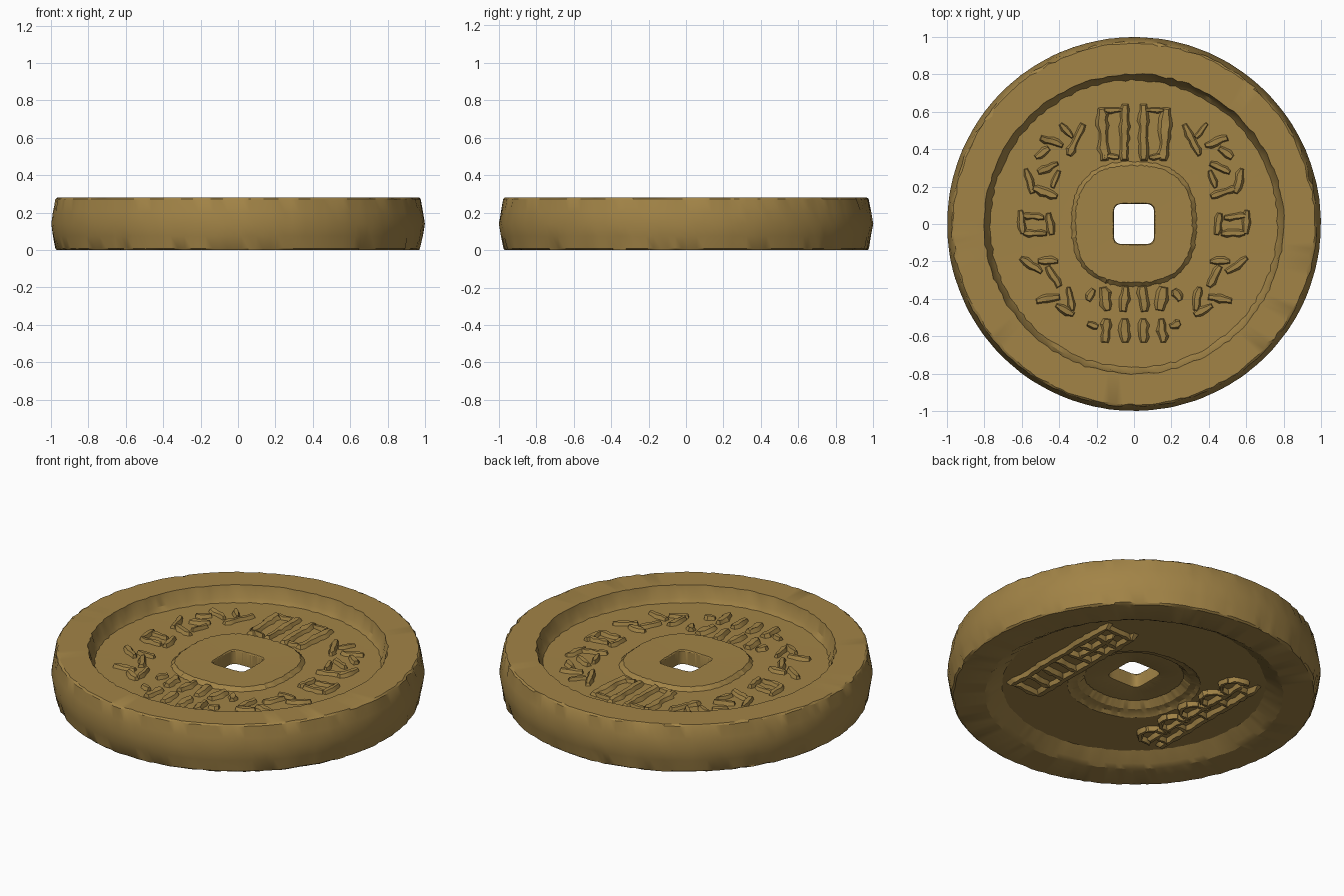
import bpy, bmesh, math, random
from mathutils import Vector

random.seed(7)
SEG = 160
bronze = bpy.data.materials.new("aged bronze")
bronze.diffuse_color = (0.36, 0.229, 0.062, 1)


def finish(bm, name, angle):
    bmesh.ops.recalc_face_normals(bm, faces=bm.faces)
    mesh = bpy.data.meshes.new(name)
    bm.to_mesh(mesh)
    bm.free()
    mesh.materials.append(bronze)
    ob = bpy.data.objects.new(name, mesh)
    bpy.context.collection.objects.link(ob)
    bpy.ops.object.select_all(action='DESELECT')
    ob.select_set(True)
    bpy.context.view_layer.objects.active = ob
    bpy.ops.object.shade_smooth_by_angle(angle=math.radians(angle))
    return ob


# Coin body: closed loop of rings, (radius, z, squareness, edge wear)
RINGS = [
    (0.108, 0.124, 6, 0), (0.108, 0.200, 6, 0), (0.112, 0.207, 6, 0.002),
    (0.312, 0.209, 2.6, 0.004), (0.334, 0.188, 2.5, 0.004),
    (0.55, 0.188, 2, 0), (0.768, 0.190, 2, 0.006), (0.785, 0.215, 2, 0.004),
    (0.802, 0.280, 2, 0.006),
    (0.966, 0.280, 2, 0.005), (0.975, 0.272, 2, 0.004),
    (0.988, 0.205, 2, 0.002), (0.999, 0.140, 2, 0.001),
    (0.988, 0.075, 2, 0.002), (0.975, 0.008, 2, 0.004),
    (0.966, 0.000, 2, 0.005), (0.800, 0.000, 2, 0.006),
    (0.770, 0.016, 2, 0.005), (0.705, 0.060, 2, 0.005),
    (0.55, 0.061, 2, 0), (0.345, 0.062, 2.2, 0.003),
    (0.325, 0.078, 2.2, 0.004), (0.290, 0.084, 2.3, 0.003),
    (0.255, 0.116, 2.3, 0.004), (0.113, 0.122, 6, 0.001),
]
bm = bmesh.new()
loops = []
for r, z, n, wear in RINGS:
    loop = []
    for i in range(SEG):
        a = 2 * math.pi * (i + 0.5) / SEG
        c, s = math.cos(a), math.sin(a)
        rr = r / (abs(c) ** n + abs(s) ** n) ** (1 / n)
        rr += random.uniform(-wear, wear)
        # occasional small chips on the rim edges
        if wear >= 0.004 and r > 0.9 and random.random() < 0.06:
            rr -= 0.012
        loop.append(bm.verts.new((rr * c, rr * s, z)))
    loops.append(loop)
for k, lo in enumerate(loops):
    hi = loops[(k + 1) % len(loops)]
    for i in range(SEG):
        j = (i + 1) % SEG
        bm.faces.new((lo[i], lo[j], hi[j], hi[i]))
finish(bm, "coin_body", 28)


def stroke(bm, x, y, length, angle, width, z0, z1):
    """Worn raised bar with sloped, uneven sides."""
    d = Vector((math.cos(math.radians(angle)), math.sin(math.radians(angle))))
    p = Vector((-d.y, d.x))
    n = max(3, int(length / 0.03))
    side = []
    for sgn in (1, -1):
        for k in range(n + 1):
            t = (k / n - 0.5) * sgn
            w = width / 2 * random.uniform(0.65, 1.3)
            if k in (0, n):
                w *= 0.6
            side.append((t * length, sgn * w))
    low, top = [], []
    for u, w in side:
        q = Vector((x, y)) + d * u + p * w
        low.append(bm.verts.new((q.x, q.y, z0)))
        q = Vector((x, y)) + d * u * 0.92 + p * w * 0.5
        top.append(bm.verts.new((q.x, q.y, z1 + random.uniform(-0.004, 0.004))))
    m = len(low)
    for i in range(m):
        j = (i + 1) % m
        bm.faces.new((low[i], low[j], top[j], top[i]))
    for k in range(n):     # crown made of crosswise quads
        bm.faces.new((top[k], top[k + 1], top[m - 2 - k], top[m - 1 - k]))
    bm.faces.new(low[::-1])


# Upper relief: worn marks, mirrored left and right (x, y, length, angle, width)
TOP_MARKS = [
    (0.165, 0.48, 0.29, 86, 0.07), (0.05, 0.49, 0.31, 90, 0.06),
    (0.11, 0.61, 0.10, 0, 0.04), (0.12, 0.36, 0.08, 5, 0.035),
    (0.15, -0.40, 0.13, 80, 0.07), (0.05, -0.40, 0.14, 95, 0.06),
    (0.15, -0.57, 0.13, 95, 0.06), (0.05, -0.57, 0.13, 88, 0.06),
    (0.23, -0.38, 0.07, 120, 0.05), (0.22, -0.54, 0.06, 20, 0.05),
    (0.31, 0.45, 0.19, 115, 0.05), (0.36, 0.50, 0.10, 50, 0.04),
    (0.44, 0.44, 0.13, 20, 0.05), (0.49, 0.38, 0.09, -35, 0.05),
    (0.46, 0.30, 0.12, -25, 0.045), (0.56, 0.23, 0.14, 75, 0.05),
    (0.48, 0.17, 0.15, 20, 0.05), (0.42, 0.24, 0.10, 110, 0.04),
    (0.60, 0.01, 0.13, 85, 0.05), (0.54, 0.04, 0.12, 5, 0.04),
    (0.53, -0.05, 0.13, 0, 0.04), (0.45, 0.0, 0.12, 80, 0.05),
    (0.55, -0.22, 0.14, 35, 0.05), (0.46, -0.20, 0.11, 0, 0.05),
    (0.43, -0.28, 0.13, 60, 0.05), (0.46, -0.40, 0.13, -10, 0.05),
    (0.34, -0.40, 0.13, 80, 0.05), (0.37, -0.46, 0.11, 30, 0.05),
]
bm = bmesh.new()
for x, y, l, a, w in TOP_MARKS:
    stroke(bm, x, y, l, a, w, 0.184, 0.207)
    stroke(bm, -x, y, l, 180 - a, w, 0.184, 0.207)
finish(bm, "upper_relief_marks", 35)

# Lower relief: a ladder-like strip on one side, looped strip on the other
LO, HI = 0.066, 0.036
bm = bmesh.new()
for x in (0.34, 0.52):
    stroke(bm, x, 0, 0.86, 90, 0.05, LO, HI)
for k in range(8):
    stroke(bm, 0.43, -0.39 + k * 0.111, 0.17, random.uniform(-8, 8), 0.045, LO, HI)
stroke(bm, 0.43, 0.2, 0.3, 90, 0.04, LO, HI)
finish(bm, "lower_relief_ladder", 35)

bm = bmesh.new()
stroke(bm, -0.52, 0, 0.86, 90, 0.05, LO, HI)
stroke(bm, -0.435, 0, 0.82, 90, 0.035, LO, HI)
for k in range(5):
    cy = -0.34 + k * 0.17
    for h in range(5):    # half loop of short bars
        t = math.radians(-80 + h * 40)
        stroke(bm, -0.435 + 0.09 * math.cos(t), cy + 0.07 * math.sin(t),
               0.075, math.degrees(t) + 90, 0.035, LO, HI)
    stroke(bm, -0.475, cy, 0.09, 10, 0.035, LO, HI)
finish(bm, "lower_relief_loops", 35)
